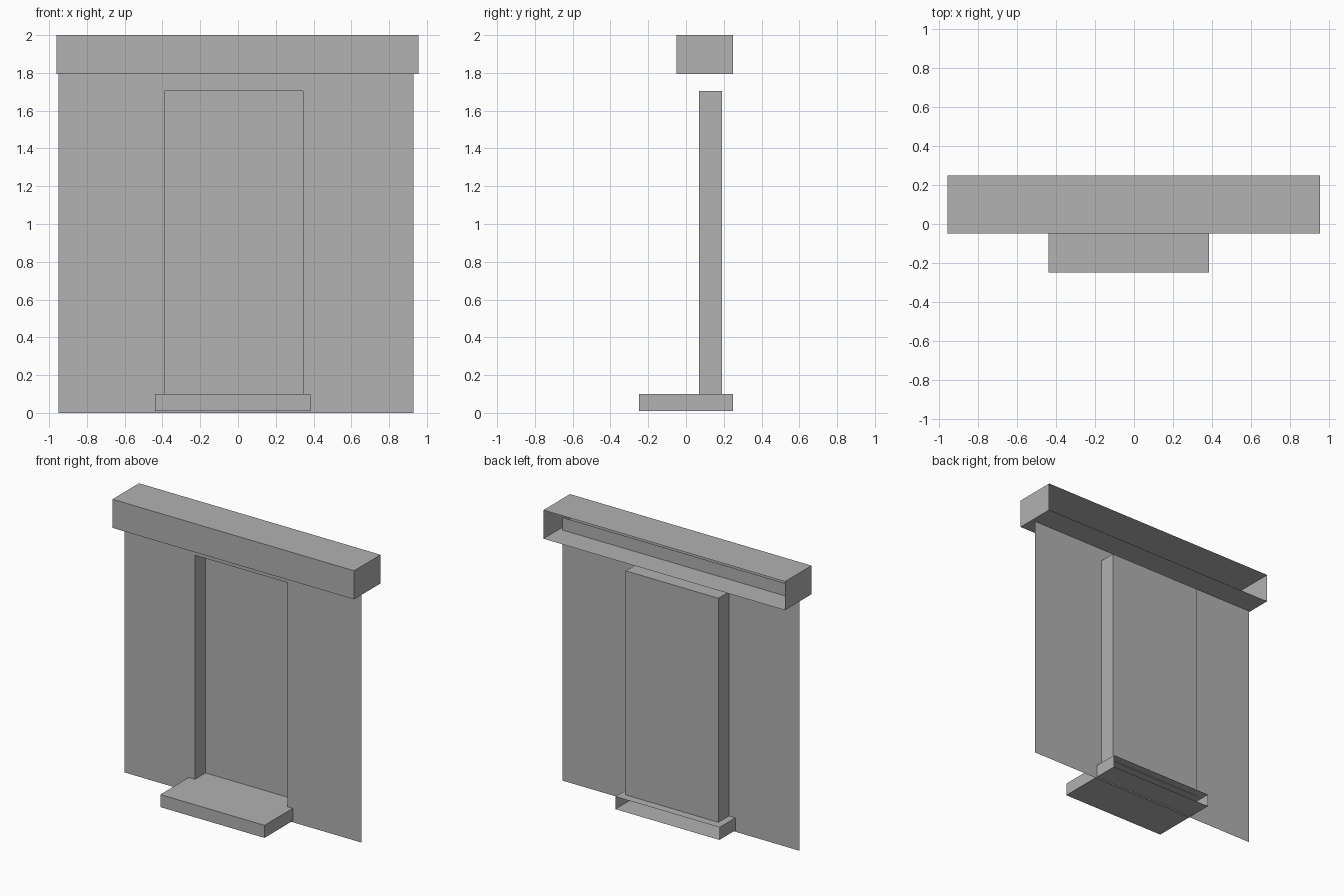
import bpy, bmesh
from mathutils import Vector

cube = bpy.data.objects.get("Cube")
if cube:
    bpy.data.objects.remove(cube, do_unlink=True)

grey = bpy.data.materials.new("plain_grey")
grey.use_nodes = True
colour = (0.445, 0.445, 0.445, 1)
grey.diffuse_color = colour
bsdf = next(n for n in grey.node_tree.nodes if n.type == "BSDF_PRINCIPLED")
bsdf.inputs["Base Color"].default_value = colour


def finish(name, bm):
    mesh = bpy.data.meshes.new(name)
    bm.to_mesh(mesh)
    bm.free()
    mesh.materials.append(grey)
    obj = bpy.data.objects.new(name, mesh)
    bpy.context.collection.objects.link(obj)
    return obj


def open_box(name, low, high, open_side, inward=False):
    """Thin-skinned box with the face toward open_side (+1 back, -1 front) removed."""
    low, high = Vector(low), Vector(high)
    bm = bmesh.new()
    bmesh.ops.create_cube(bm, size=1)
    bmesh.ops.scale(bm, vec=high - low, verts=bm.verts)
    bmesh.ops.translate(bm, vec=(low + high) / 2, verts=bm.verts)
    bm.normal_update()
    gone = [f for f in bm.faces if f.normal.y * open_side > 0.9]
    bmesh.ops.delete(bm, geom=gone, context="FACES")
    if inward:
        bmesh.ops.reverse_faces(bm, faces=bm.faces)
    return finish(name, bm)


# Doorway limits shared by the wall and the recess
left, right = -0.39, 0.345
sill, head = 0.1, 1.705
wall_y = 0.07

# Wall sheet with a rectangular doorway
xs = (-0.95, left, right, 0.93)
zs = (0, sill, head, 1.885)
bm = bmesh.new()
grid = [[bm.verts.new((x, wall_y, z)) for z in zs] for x in xs]
for i in range(3):
    for j in range(3):
        if (i, j) != (1, 1):
            bm.faces.new((grid[i][j], grid[i + 1][j], grid[i + 1][j + 1], grid[i][j + 1]))
bmesh.ops.dissolve_limit(bm, angle_limit=0.01, verts=bm.verts, edges=bm.edges)
finish("wall", bm)

# Door recess: reveals and door panel, open to the front
open_box("door_recess", (left, wall_y, sill - 0.004), (right, 0.19, head), -1, inward=True)

# Header beam and doorstep, both open at the back
open_box("header_beam", (-0.96, -0.05, 1.795), (0.955, 0.25, 2), 1)
open_box("doorstep", (-0.44, -0.25, 0.01), (0.385, 0.25, sill), 1)
